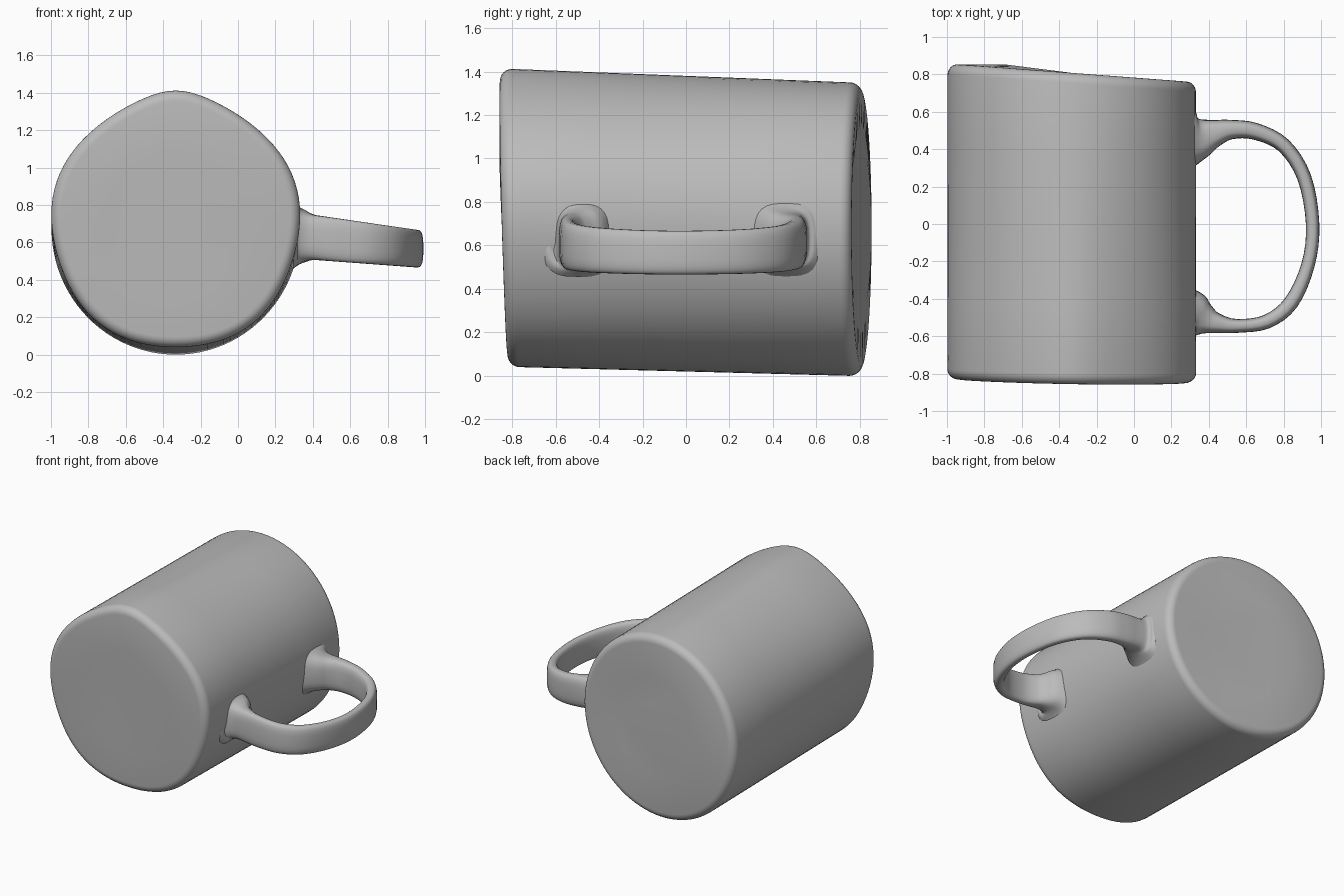
import bpy, bmesh, math
from mathutils import Vector

default_cube = bpy.data.objects.get("Cube")
if default_cube:
    bpy.data.objects.remove(default_cube, do_unlink=True)

clay = bpy.data.materials.new("clay_grey")
clay.use_nodes = True
clay.diffuse_color = (0.5, 0.5, 0.5, 1)
clay.node_tree.nodes["Principled BSDF"].inputs["Base Color"].default_value = clay.diffuse_color


def loft(name, rings):
    """Bridge equal-length rings of points into a closed, smooth solid."""
    bm = bmesh.new()
    loops = [[bm.verts.new(point) for point in ring] for ring in rings]
    count = len(loops[0])
    for first, second in zip(loops, loops[1:]):
        for i in range(count):
            j = (i + 1) % count
            bm.faces.new((first[i], first[j], second[j], second[i]))
    bm.faces.new(loops[0])
    bm.faces.new(loops[-1])
    bmesh.ops.recalc_face_normals(bm, faces=bm.faces)
    mesh = bpy.data.meshes.new(name)
    bm.to_mesh(mesh)
    bm.free()
    mesh.materials.append(clay)
    obj = bpy.data.objects.new(name, mesh)
    bpy.context.collection.objects.link(obj)
    bpy.ops.object.select_all(action="DESELECT")
    obj.select_set(True)
    bpy.context.view_layer.objects.active = obj
    bpy.ops.object.shade_smooth_by_angle(angle=math.radians(40))
    return obj


# Closed drum lying along y, with rounded rims and a slanted back end
SIDES = 96
CORNER = 0.055


def drum_ring(inset, along, end):
    """One ring; end is -1 at the front, +1 at the back."""
    points = []
    for i in range(SIDES):
        angle = math.tau * i / SIDES
        c, s = math.cos(angle), math.sin(angle)
        wobble = 0.008 * math.sin(5 * angle) if end < 0 else 0
        if end < 0:
            wobble += 0.022 * max(0, s) ** 30
        x = -0.333 + (0.664 - inset + wobble) * c
        z = (0.707 if end < 0 else 0.675) + (0.675 - inset + wobble) * s
        if end < 0:
            y = -0.838 + along - 0.018 * s - 0.01 * c
        else:
            y = 0.808 - along - 0.046 * c
        points.append((x, y, z))
    return points


steps = [math.pi / 2 * k / 6 for k in range(7)]
rounding = [(CORNER * (1 - math.sin(a)), CORNER * (1 - math.cos(a))) for a in steps]
front = [drum_ring(0.3, 0, -1)] + [drum_ring(i, d, -1) for i, d in rounding]
# Front rim swelling fades into a clean wall
wall = [drum_ring(0, 0.2 + CORNER, -1)]
wall = [[Vector(a).lerp(Vector(b), t) for a, b in zip(front[-1], drum_ring(0, CORNER, 1))]
        for t in (0.25, 0.5, 0.75)]
back = [drum_ring(i, d, 1) for i, d in reversed(rounding)] + [drum_ring(0.3, 0, 1)]
loft("mug_body", front + wall + back)

# Handle path: x, y and half thickness, flared where it meets the body
stations = [
    (0.29, 0.46, 0.18), (0.335, 0.46, 0.14), (0.37, 0.465, 0.105),
    (0.43, 0.485, 0.075), (0.52, 0.505, 0.052), (0.65, 0.495, 0.045),
    (0.8, 0.42, 0.04), (0.91, 0.25, 0.038), (0.955, 0, 0.036),
    (0.93, -0.22, 0.036), (0.84, -0.42, 0.04), (0.71, -0.522, 0.038),
    (0.55, -0.545, 0.037), (0.44, -0.53, 0.055), (0.38, -0.51, 0.085),
    (0.335, -0.495, 0.13), (0.29, -0.495, 0.17),
]


def smooth(values, index, t):
    """Catmull-Rom interpolation between neighbouring stations."""
    a, b, c, d = [Vector(values[min(max(index + k, 0), len(values) - 1)])
                  for k in (-1, 0, 1, 2)]
    return b + (c - a) * t / 2 + (a * 2 - b * 5 + c * 4 - d) * t**2 / 2 \
        + (b * 3 - a - c * 3 + d) * t**3 / 2


path = [smooth(stations, i, k / 4) for i in range(len(stations) - 1) for k in range(4)]
path.append(Vector(stations[-1]))

handle_rings = []
for i, p in enumerate(path):
    tangent = path[min(i + 1, len(path) - 1)] - path[max(i - 1, 0)]
    side = Vector((tangent.y, -tangent.x, 0)).normalized()
    flare = max(0, 0.42 - p.x) / 0.13
    centre = Vector((p.x, p.y, 0.632 - 0.11 * (p.x - 0.36)))
    height = 0.122 - 0.036 * (p.x - 0.36) + 0.06 * flare**2
    ring = []
    for k in range(28):
        angle = math.tau * k / 28
        c, s = math.cos(angle), math.sin(angle)
        across = math.copysign(abs(c) ** 0.65, c) * p.z
        up = math.copysign(abs(s) ** 0.65, s) * height
        ring.append(centre + side * across + Vector((0, 0, up)))
    handle_rings.append(ring)
loft("mug_handle", handle_rings)
